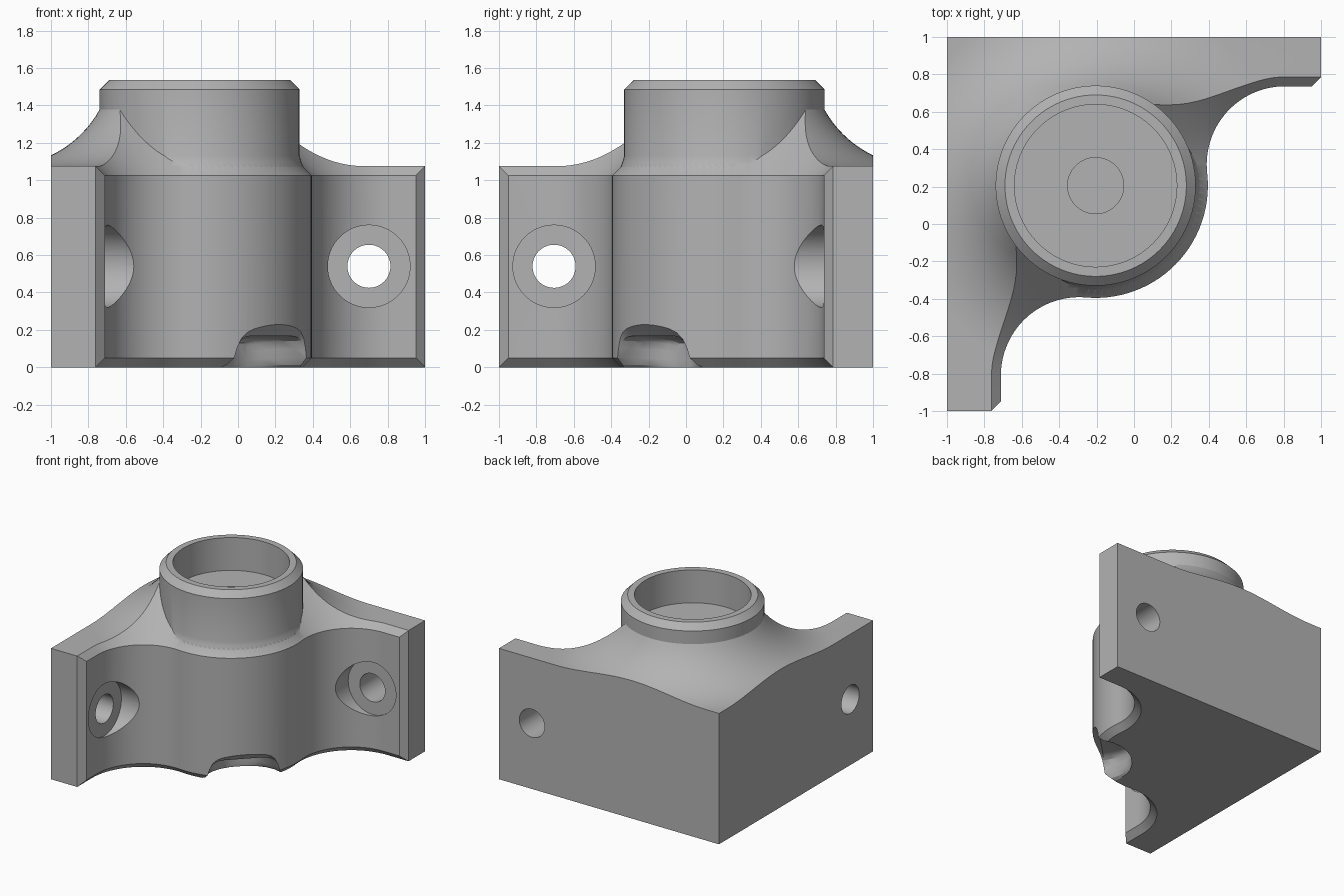
import bpy, bmesh, math
from mathutils import Vector

cube = bpy.data.objects.get("Cube")
if cube:
    bpy.data.objects.remove(cube, do_unlink=True)

grey = bpy.data.materials.new("light_grey")
grey.use_nodes = True
grey.diffuse_color = (0.45, 0.45, 0.45, 1)
grey.node_tree.nodes["Principled BSDF"].inputs["Base Color"].default_value = (0.45, 0.45, 0.45, 1)

AXIS = Vector((-0.205, 0.205))      # socket axis
LEFT_C = Vector((-0.293, -0.81))    # centres of the two concave sweeps
RIGHT_C = Vector((0.807, 0.318))
BARREL_R = 0.6


def loft(name, rings):
    """Closed solid through rings of equal point count."""
    bm = bmesh.new()
    rows = [[bm.verts.new(p) for p in ring] for ring in rings]
    n = len(rows[0])
    for low, high in zip(rows, rows[1:]):
        for i in range(n):
            j = (i + 1) % n
            bm.faces.new((low[i], low[j], high[j], high[i]))
    bm.faces.new(rows[0])
    bm.faces.new(rows[-1])
    bmesh.ops.recalc_face_normals(bm, faces=bm.faces)
    mesh = bpy.data.meshes.new(name)
    bm.to_mesh(mesh)
    bm.free()
    mesh.materials.append(grey)
    obj = bpy.data.objects.new(name, mesh)
    bpy.context.collection.objects.link(obj)
    return obj


def lathe(name, profile, origin, direction=(0, 0, 1), seg=96):
    """Turn (radius, height) points around a line."""
    turn = Vector(direction).to_track_quat('Z', 'Y')
    rings = []
    for r, h in profile:
        rings.append([Vector(origin) + turn @ Vector((r * math.cos(a), r * math.sin(a), h))
                      for a in (math.tau * i / seg for i in range(seg))])
    return loft(name, rings)


def combine(target, tool, operation):
    mod = target.modifiers.new(tool.name, 'BOOLEAN')
    mod.operation = operation
    mod.solver = 'EXACT'
    mod.object = tool
    bpy.context.view_layer.objects.active = target
    bpy.ops.object.modifier_apply(modifier=mod.name)
    bpy.data.objects.remove(tool, do_unlink=True)


def arc(centre, radius, start, end, n=28):
    return [centre + radius * Vector((math.cos(a), math.sin(a)))
            for a in (start + (end - start) * i / n for i in range(n + 1))]


def heading(a, b):
    return math.atan2(b.y - a.y, b.x - a.x) % math.tau


def outline(d, z):
    """Plan outline with its front edge inset by d; open ends run past the envelope."""
    rl = (LEFT_C - AXIS).length - BARREL_R
    rr = (RIGHT_C - AXIS).length - BARREL_R
    left = arc(LEFT_C, rl + d, math.pi, heading(LEFT_C, AXIS))
    barrel = arc(AXIS, BARREL_R - d, heading(AXIS, LEFT_C) - math.tau,
                 heading(AXIS, RIGHT_C))
    right = arc(RIGHT_C, rr + d, heading(RIGHT_C, AXIS), math.pi / 2)
    pts = [Vector((-2, 2)), Vector((-2, -2)), Vector((left[0].x, -2))]
    pts += left + barrel[1:] + right[1:]
    pts += [Vector((2, right[-1].y)), Vector((2, 2))]
    return [(p.x, p.y, z) for p in pts]


# Main body with chamfered front edges
body = loft("corner_bracket", [outline(0.05, 0), outline(0, 0.05), outline(0, 1.025),
                               outline(0.05, 1.075), outline(0.375, 1.4)])

# Square envelope with chamfered flange ends
plan = [(-1, 1), (-1, -1), (-0.763, -1), (-0.663, -0.9), (0.9, -0.9),
        (0.9, 0.685), (1, 0.785), (1, 1)]
combine(body, loft("envelope", [[(x, y, z) for x, y in plan] for z in (-1, 3)]), 'INTERSECT')

# Flared top surface sweeping up to the socket
flare_r, flare_c = 0.59, 1.05
steps = [flare_c - (flare_c - 0.53) * i / 20 for i in range(21)]
sweep = [(r, 1.075 + flare_r - math.sqrt(flare_r ** 2 - (flare_c - r) ** 2)) for r in steps]
flare = lathe("flare", [(3, -1), (3, 1.075)] + sweep, (*AXIS, 0))
combine(body, flare, 'INTERSECT')

# Socket collar, with chamfered rim
collar = lathe("collar", [(0.5, 0.5), (0.5, 1.0), (0.555, 1.05), (0.555, 1.07), (0.545, 1.095),
                          (0.535, 1.13), (0.535, 1.485), (0.485, 1.535)], (*AXIS, 0))
combine(body, collar, 'UNION')

# Stepped socket bore
bore = lathe("bore", [(0.15, 0.95), (0.15, 1.265), (0.434, 1.265), (0.434, 1.7)], (*AXIS, 0))
combine(body, bore, 'DIFFERENCE')

# Screw holes with counterbores, one per flange
for name, origin, way in (("back_screw", (0.7, 0.745, 0.54), (0, -1, 0)),
                          ("side_screw", (-0.72, -0.705, 0.54), (1, 0, 0))):
    hole = lathe(name, [(0.115, -0.6), (0.115, 0), (0.22, 0), (0.22, 0.9)], origin, way, 64)
    combine(body, hole, 'DIFFERENCE')

# Rounded notch under the barrel, on the diagonal
half = [(1, -0.3), (1, 0), (0.9, 0.08), (0.81, 0.3), (0.76, 0.6), (0.68, 0.85),
        (0.58, 0.96), (0.45, 1)]
shape = half + [(-t, h) for t, h in reversed(half)]
out, side = Vector((1, -1)).normalized(), Vector((1, 1)).normalized()
rings = []
for s, w, h in ((0.72, 0.46, 0.35), (0.54, 0.34, 0.168), (0.48, 0.31, 0.165), (0.42, 0.27, 0.162),
                (0.36, 0.2, 0.155), (0.33, 0.14, 0.145), (0.31, 0.06, 0.13)):
    ring = []
    for t, k in shape:
        p = AXIS + out * s + side * t * w
        ring.append((p.x, p.y, k * h))
    rings.append(ring)
combine(body, loft("notch", rings), 'DIFFERENCE')

# Smooth the curves, keep the chamfer edges crisp
bpy.ops.object.select_all(action='DESELECT')
body.select_set(True)
bpy.context.view_layer.objects.active = body
bpy.ops.object.shade_smooth_by_angle(angle=math.radians(28))
